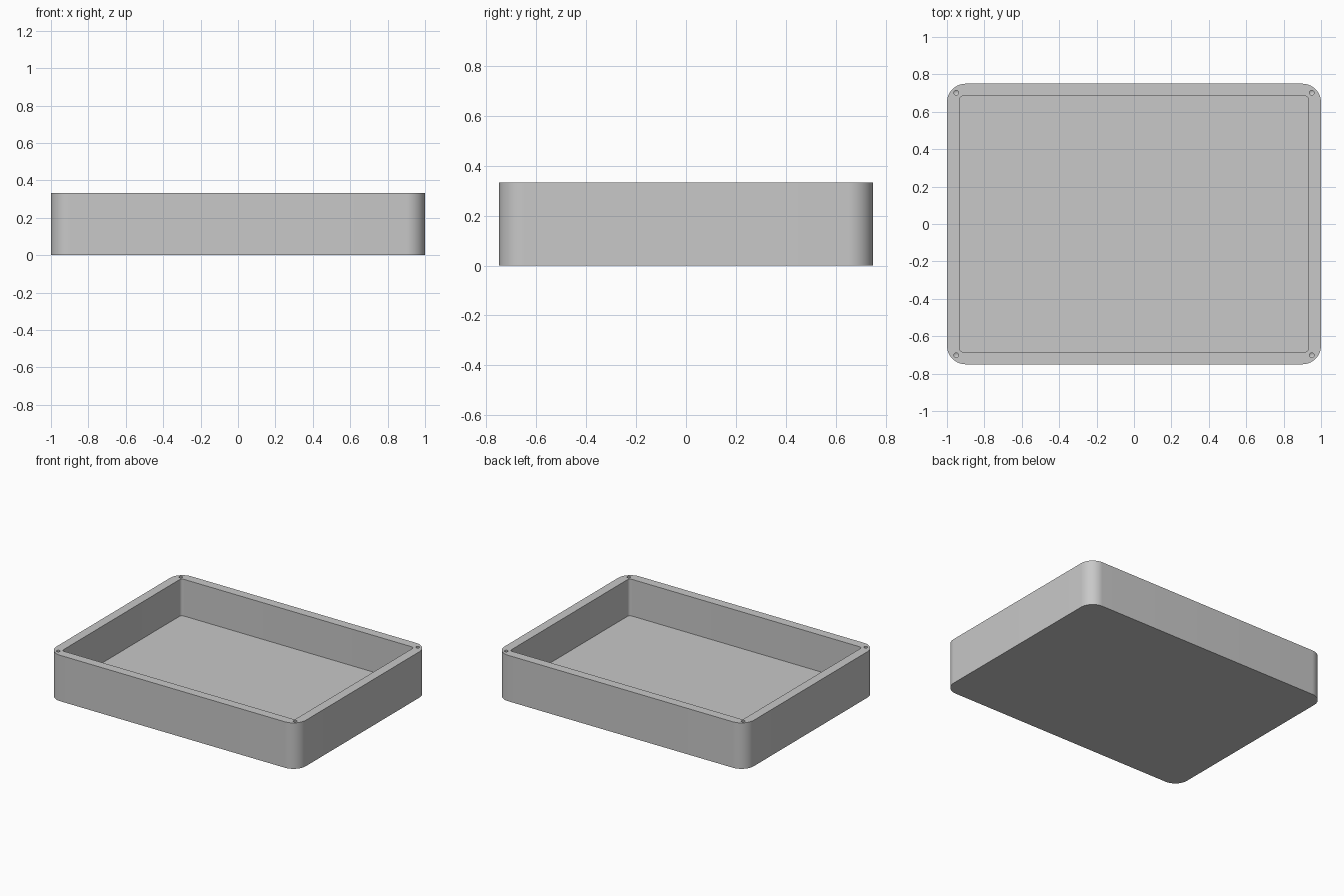
import bpy, bmesh
from math import sin, cos, pi, radians

cube = bpy.data.objects.get("Cube")
if cube:
    bpy.data.objects.remove(cube, do_unlink=True)

LENGTH, WIDTH, HEIGHT = 2.0, 1.5, 0.333
WALL, FLOOR = 0.066, 0.067

grey = bpy.data.materials.new("Mid grey")
grey.use_nodes = True
grey.diffuse_color = (0.58, 0.58, 0.58, 1)
grey.node_tree.nodes["Principled BSDF"].inputs["Base Color"].default_value = grey.diffuse_color


def finish(name, bm):
    bmesh.ops.recalc_face_normals(bm, faces=bm.faces)
    mesh = bpy.data.meshes.new(name)
    bm.to_mesh(mesh)
    bm.free()
    mesh.materials.append(grey)
    obj = bpy.data.objects.new(name, mesh)
    bpy.context.collection.objects.link(obj)
    return obj


def rounded_block(name, half_x, half_y, radius, bottom, top, steps):
    """Upright prism with rounded vertical corners."""
    bm = bmesh.new()
    ring = []
    for corner, (sx, sy) in enumerate([(1, 1), (-1, 1), (-1, -1), (1, -1)]):
        for i in range(steps + 1):
            a = (corner + i / steps) * pi / 2
            ring.append(bm.verts.new((sx * (half_x - radius) + radius * cos(a),
                                      sy * (half_y - radius) + radius * sin(a), bottom)))
    base = bm.faces.new(ring)
    lid = bmesh.ops.extrude_face_region(bm, geom=[base])["geom"]
    verts = [v for v in lid if isinstance(v, bmesh.types.BMVert)]
    bmesh.ops.translate(bm, verts=verts, vec=(0, 0, top - bottom))
    return finish(name, bm)


def drill(name, x, y, radius, depth):
    """Blind screw hole cutter with a pointed end."""
    bm = bmesh.new()
    rings = []
    for z in (HEIGHT + 0.02, HEIGHT - depth):
        rings.append([bm.verts.new((x + radius * cos(i * pi / 12),
                                    y + radius * sin(i * pi / 12), z)) for i in range(24)])
    tip = bm.verts.new((x, y, HEIGHT - depth - radius * 0.6))
    bm.faces.new(rings[0])
    for i in range(24):
        j = (i + 1) % 24
        bm.faces.new((rings[0][i], rings[0][j], rings[1][j], rings[1][i]))
        bm.faces.new((rings[1][i], rings[1][j], tip))
    return finish(name, bm)


# Solid body, then the cavity and the corner screw holes cut out of it
body = rounded_block("tray_body", LENGTH / 2, WIDTH / 2, 0.1, 0, HEIGHT, 16)
cutters = [rounded_block("cavity_cutter", LENGTH / 2 - WALL, WIDTH / 2 - WALL,
                         0.02, FLOOR, HEIGHT + 0.1, 8)]
for sx in (-1, 1):
    for sy in (-1, 1):
        cutters.append(drill("screw_hole_cutter", sx * 0.95, sy * 0.702, 0.013, 0.15))

bpy.ops.object.select_all(action='DESELECT')
bpy.context.view_layer.objects.active = body
body.select_set(True)
for cutter in cutters:
    cutter.hide_render = True
    mod = body.modifiers.new("Cut", 'BOOLEAN')
    mod.operation = 'DIFFERENCE'
    mod.solver = 'EXACT'
    mod.object = cutter
    bpy.ops.object.modifier_apply(modifier=mod.name)
    bpy.data.objects.remove(cutter, do_unlink=True)

bpy.ops.object.shade_smooth_by_angle(angle=radians(30))
